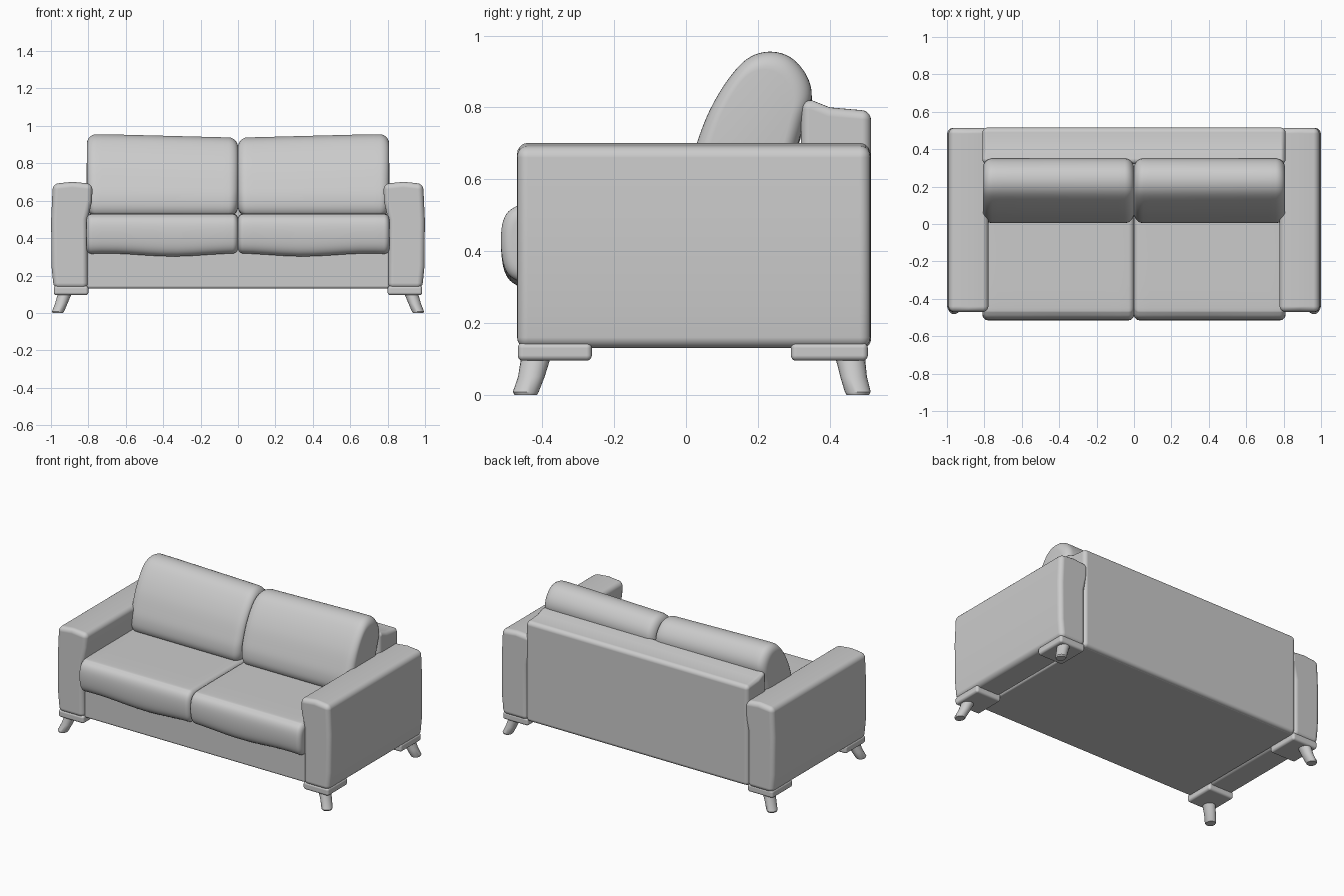
import bpy, bmesh, math
from mathutils import Vector

if "Cube" in bpy.data.objects:
    bpy.data.objects.remove(bpy.data.objects["Cube"], do_unlink=True)

fabric = bpy.data.materials.new("light_grey_fabric")
fabric.use_nodes = True
GREY = (0.6, 0.6, 0.6, 1)
fabric.diffuse_color = GREY
fabric.node_tree.nodes["Principled BSDF"].inputs["Base Color"].default_value = GREY


def finish(name, bm, bevel=0.0, segments=5):
    bmesh.ops.recalc_face_normals(bm, faces=bm.faces[:])
    mesh = bpy.data.meshes.new(name)
    bm.to_mesh(mesh)
    bm.free()
    mesh.materials.append(fabric)
    for p in mesh.polygons:
        p.use_smooth = True
    obj = bpy.data.objects.new(name, mesh)
    bpy.context.collection.objects.link(obj)
    if bevel:
        mod = obj.modifiers.new("soft_edges", 'BEVEL')
        mod.width = bevel
        mod.segments = segments
        mod.limit_method = 'ANGLE'
        mod.angle_limit = math.radians(25)
        mod.harden_normals = True
    return obj


def loft(name, rings, bevel=0.0):
    """Skin a list of equal-length closed rings and cap both ends."""
    bm = bmesh.new()
    loops = [[bm.verts.new(p) for p in ring] for ring in rings]
    n = len(loops[0])
    for a, b in zip(loops, loops[1:]):
        for i in range(n):
            bm.faces.new((a[i], a[(i + 1) % n], b[(i + 1) % n], b[i]))
    bm.faces.new(loops[0])
    bm.faces.new(loops[-1])
    return finish(name, bm, bevel)


def box(name, x, y, z, bevel):
    ring = [(x[0], y[0]), (x[1], y[0]), (x[1], y[1]), (x[0], y[1])]
    return loft(name, [[(px, py, h) for px, py in ring] for h in z], bevel)


def smooth_loop(points, steps=5):
    """Closed Catmull-Rom curve through 2D points."""
    pts = [Vector(p) for p in points]
    n, out = len(pts), []
    for i in range(n):
        a, b, c, d = (pts[(i + k) % n] for k in (-1, 0, 1, 2))
        for s in range(steps):
            t = s / steps
            out.append(0.5 * (2 * b + (c - a) * t + (2 * a - 5 * b + 4 * c - d) * t ** 2
                              + (3 * b - a - 3 * c + d) * t ** 3))
    return out


def cushion(name, profile, side, inner, outer, radius, shape):
    """Loft a y-z profile along x with softly rounded ends."""
    ys, zs = [p[0] for p in profile], [p[1] for p in profile]
    cy, cz = (min(ys) + max(ys)) / 2, (min(zs) + max(zs)) / 2
    wy, wz = max(ys) - min(ys), max(zs) - min(zs)
    arc = [(1 - math.cos(k * math.pi / 14), 1 - math.sin(k * math.pi / 14)) for k in range(8)]
    stations = [(inner + radius * a, radius * b) for a, b in arc]
    stations += [(inner + (outer - inner) * k / 10, 0) for k in range(1, 10)]
    stations += [(outer - radius * a, radius * b) for a, b in reversed(arc)]
    rings = []
    for x, inset in stations:
        ring = []
        for y, z in profile:
            py = cy + (y - cy) * (1 - 2 * inset / wy)
            pz = cz + (z - cz) * (1 - 2 * inset / wz)
            ring.append((side * x, py, pz + shape(x, (z - min(zs)) / wz)))
        rings.append(ring)
    return loft(name, rings)


# Base frame and backrest
box("base_frame", (-0.81, 0.81), (-0.45, 0.50), (0.13, 0.36), 0.015)
back_profile = [(0.32, 0.14), (0.32, 0.82), (0.35, 0.82), (0.40, 0.80),
                (0.515, 0.79), (0.515, 0.13)]
loft("backrest", [[(x, y, z) for y, z in back_profile] for x in (-0.81, 0.81)], 0.03)

# Cushion outlines seen from the side
seat_profile = smooth_loop([(-0.515, 0.42), (-0.508, 0.485), (-0.48, 0.52), (-0.42, 0.53),
                            (-0.1, 0.532), (0.25, 0.53), (0.30, 0.50), (0.30, 0.34),
                            (0.25, 0.31), (-0.1, 0.31), (-0.42, 0.31), (-0.475, 0.315),
                            (-0.505, 0.35)])
back_cushion_profile = smooth_loop([(0.01, 0.55), (0.008, 0.62), (0.03, 0.70), (0.065, 0.79),
                                    (0.115, 0.875), (0.17, 0.935), (0.23, 0.955), (0.29, 0.94),
                                    (0.335, 0.89), (0.35, 0.83), (0.33, 0.76), (0.30, 0.66),
                                    (0.26, 0.54), (0.20, 0.52), (0.05, 0.52)])


def seat_sag(x, t):
    return (1 - t) * 0.008 * math.cos(x * 9)


def back_sag(x, t):
    return -0.018 * max(0, 1 - x / 0.7) * t


arm_profile = [(0.803, 0.13), (0.803, 0.50), (0.78, 0.60), (0.778, 0.69), (0.885, 0.701),
               (0.99, 0.69), (0.999, 0.50), (0.997, 0.25), (0.985, 0.13)]

for side, label in ((1, "left"), (-1, "right")):
    cushion(label + "_seat_cushion", seat_profile, side, 0.0, 0.81, 0.03, seat_sag)
    cushion(label + "_back_cushion", back_cushion_profile, side, 0.0, 0.808, 0.05, back_sag)
    loft(label + "_arm", [[(side * x, y, z) for x, z in arm_profile]
                          for y in (-0.47, 0.513)], 0.03)

    # Corner plates with splayed tapered legs
    for end, plate_y, top_y, foot_y in (("front", (-0.468, -0.262), -0.415, -0.446),
                                        ("rear", (0.292, 0.506), 0.455, 0.478)):
        xs = sorted((side * 0.80, side * 0.985))
        box(f"{label}_{end}_corner_plate", xs, plate_y, (0.095, 0.145), 0.015)
        rings = []
        for x, y, z, r in ((0.922, top_y, 0.115, 0.042), (0.945, (top_y + foot_y) / 2, 0.05, 0.037),
                           (0.962, foot_y, 0.008, 0.036), (0.963, foot_y, 0.0, 0.031)):
            rings.append([(side * (x + 0.9 * r * math.cos(a)), y + r * math.sin(a), z)
                          for a in (k * math.tau / 20 for k in range(20))])
        leg = loft(f"{label}_{end}_leg", rings)
        bpy.ops.object.select_all(action='DESELECT')
        leg.select_set(True)
        bpy.context.view_layer.objects.active = leg
        bpy.ops.object.shade_smooth_by_angle(angle=math.radians(40))
